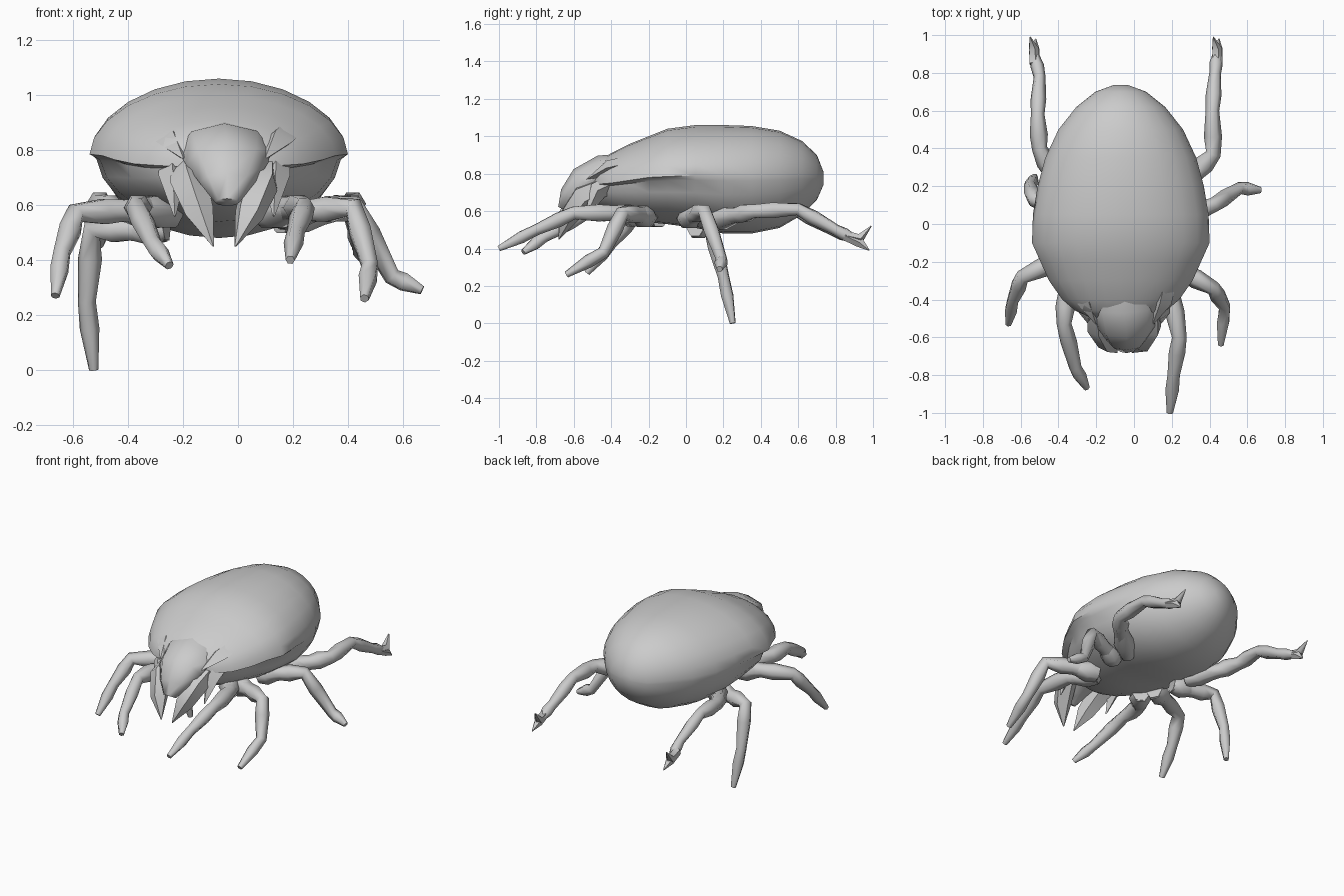
import bpy
import bmesh
from math import cos, sin, pi, radians
from mathutils import Vector

cube = bpy.data.objects.get("Cube")
if cube:
    bpy.data.objects.remove(cube, do_unlink=True)

grey = bpy.data.materials.new("plain grey")
grey.use_nodes = True
colour = (0.6, 0.6, 0.6, 1)
grey.diffuse_color = colour
grey.node_tree.nodes["Principled BSDF"].inputs["Base Color"].default_value = colour


def loft(name, rings, angle):
    """Skin a list of equal-length point rings, closing both ends with a fan."""
    bm = bmesh.new()
    loops = [[bm.verts.new(p) for p in ring] for ring in rings]
    n = len(loops[0])
    for a, b in zip(loops, loops[1:]):
        for i in range(n):
            j = (i + 1) % n
            bm.faces.new((a[i], a[j], b[j], b[i]))
    for end in (loops[0], loops[-1]):
        middle = bm.verts.new(sum((v.co for v in end), Vector()) / n)
        for i in range(n):
            bm.faces.new((end[i], end[(i + 1) % n], middle))
    bmesh.ops.recalc_face_normals(bm, faces=bm.faces)
    mesh = bpy.data.meshes.new(name)
    bm.to_mesh(mesh)
    bm.free()
    mesh.materials.append(grey)
    obj = bpy.data.objects.new(name, mesh)
    bpy.context.collection.objects.link(obj)
    bpy.ops.object.select_all(action="DESELECT")
    obj.select_set(True)
    bpy.context.view_layer.objects.active = obj
    bpy.ops.object.shade_smooth_by_angle(angle=radians(angle))


def tube(name, path, radii, sides=6, flat=1.0):
    """Tapered limb along a path; flat scales its thickness in the bend plane."""
    pts = [Vector(p) for p in path]
    across = (pts[-1] - pts[0]).cross(Vector((0, 0, 1))).normalized()
    rings = []
    for i, p in enumerate(pts):
        along = Vector()
        if i > 0:
            along += (p - pts[i - 1]).normalized()
        if i < len(pts) - 1:
            along += (pts[i + 1] - p).normalized()
        along.normalize()
        side = (across - along * across.dot(along)).normalized()
        up = along.cross(side)
        turns = [2 * pi * k / sides for k in range(sides)]
        rings.append([p + radii[i] * (side * cos(t) + up * sin(t) * flat) for t in turns])
    loft(name, rings, 65)


# Body: domed shell with a rim, and an underside tucked in below it at the front
body_x = -0.07
stations = [  # y, half width, top, rim, bottom, tuck
    (0.735, 0.04, 0.81, 0.78, 0.74, 1),
    (0.70, 0.135, 0.9, 0.78, 0.66, 1),
    (0.62, 0.235, 0.975, 0.79, 0.58, 1),
    (0.5, 0.33, 1.03, 0.79, 0.51, 1),
    (0.35, 0.4, 1.055, 0.79, 0.48, 1),
    (0.2, 0.44, 1.06, 0.79, 0.48, 0.99),
    (0.05, 0.465, 1.06, 0.79, 0.51, 0.96),
    (-0.1, 0.47, 1.04, 0.785, 0.53, 0.92),
    (-0.2, 0.425, 1.0, 0.78, 0.54, 0.9),
    (-0.3, 0.38, 0.96, 0.765, 0.56, 0.88),
    (-0.4, 0.31, 0.91, 0.75, 0.59, 0.86),
    (-0.46, 0.24, 0.87, 0.745, 0.62, 0.85),
    (-0.5, 0.15, 0.83, 0.74, 0.66, 0.85),
]
steps = 12
rings = []
for y, half, top, rim, bottom, tuck in stations:
    ring = []
    for k in range(steps + 1):
        t = pi * k / steps
        ring.append(Vector((body_x + half * cos(t), y, rim + (top - rim) * sin(t) ** 1.08)))
    for k in range(steps + 1):
        t = pi + pi * (k + 0.35) / (steps + 0.7)
        ring.append(Vector((body_x + half * tuck * cos(t), y, rim + (rim - bottom) * sin(t))))
    rings.append(ring)
loft("body_shell", rings, 45)

# Legs: hip, knee, shin, ankle, tip
legs = {
    "left_leg_1": [(0.1, -0.22, 0.57), (0.2, -0.38, 0.59), (0.24, -0.6, 0.59), (0.21, -0.8, 0.5), (0.19, -1.0, 0.4)],
    "left_leg_2": [(0.12, -0.2, 0.57), (0.27, -0.26, 0.58), (0.42, -0.34, 0.59), (0.48, -0.44, 0.38), (0.46, -0.64, 0.26)],
    "left_leg_3": [(0.15, 0.0, 0.56), (0.28, 0.05, 0.58), (0.42, 0.1, 0.6), (0.56, 0.19, 0.34), (0.67, 0.18, 0.29)],
    "left_leg_4": [(0.15, 0.12, 0.55), (0.34, 0.28, 0.58), (0.42, 0.37, 0.6), (0.415, 0.6, 0.61), (0.43, 0.8, 0.5), (0.44, 0.92, 0.44)],
    "right_leg_1": [(-0.24, -0.22, 0.57), (-0.36, -0.38, 0.59), (-0.37, -0.53, 0.59), (-0.31, -0.76, 0.46), (-0.25, -0.87, 0.38)],
    "right_leg_2": [(-0.28, -0.14, 0.57), (-0.42, -0.2, 0.58), (-0.59, -0.28, 0.57), (-0.64, -0.4, 0.43), (-0.665, -0.53, 0.27)],
    "right_leg_3": [(-0.26, 0.05, 0.52), (-0.4, 0.09, 0.51), (-0.53, 0.13, 0.51), (-0.55, 0.2, 0.25), (-0.525, 0.25, 0.0)],
    "right_leg_4": [(-0.3, 0.12, 0.55), (-0.44, 0.28, 0.58), (-0.5, 0.4, 0.6), (-0.51, 0.58, 0.61), (-0.5, 0.78, 0.5), (-0.53, 0.92, 0.44)],
}
for name, joints in legs.items():
    joints = [Vector(j) for j in joints]
    path, radii = [joints[0]], [0.055]
    for i, (a, b) in enumerate(zip(joints, joints[1:])):
        taper = 1 - 0.4 * i / (len(joints) - 2)
        path += [a.lerp(b, 0.4), b]
        radii += [0.06 * taper, 0.045 * taper]
    radii[-1] = 0.017
    tube(name, path, radii)
    tube(name + "_hip", [joints[0] - Vector((0, 0, 0.01)), joints[0].lerp(joints[1], 0.4), joints[1]],
         [0.05, 0.07, 0.04])

# Forked claws on the rear feet
for name in ("left_leg_4", "right_leg_4"):
    foot = Vector(legs[name][-1])
    for part, tip in (("upper", (-0.02, 0.07, 0.08)), ("lower", (0.01, 0.06, -0.05))):
        tip = foot + Vector(tip)
        back = foot - Vector((0, 0.07, -0.03))
        tube(name + "_claw_" + part, [back, foot.lerp(tip, 0.15), tip], [0.028, 0.028, 0.003], 5)

# Snout, fang-like palps and the small cheeks beside them
tube("snout", [(-0.05, -0.26, 0.84), (-0.05, -0.44, 0.8), (-0.04, -0.55, 0.75), (-0.04, -0.62, 0.68), (-0.04, -0.66, 0.61)],
     [0.12, 0.17, 0.15, 0.1, 0.045], 8, 0.6)
for side, name in ((1, "left"), (-1, "right")):
    def place(x, y, z):
        return Vector((-0.05 + side * x, y, z))
    tube(name + "_palp", [place(0.14, -0.4, 0.75), place(0.13, -0.55, 0.68), place(0.09, -0.63, 0.57), place(0.04, -0.68, 0.45)],
         [0.05, 0.07, 0.055, 0.003], 5)
    tube(name + "_cheek", [place(0.19, -0.34, 0.77), place(0.19, -0.47, 0.71), place(0.18, -0.54, 0.56)],
         [0.05, 0.05, 0.004], 4)
    # Jagged point on the shell's front edge
    tube(name + "_shell_point", [place(0.22, -0.28, 0.86), place(0.19, -0.41, 0.83), place(0.15, -0.53, 0.77)],
         [0.06, 0.06, 0.004], 4, 0.7)
